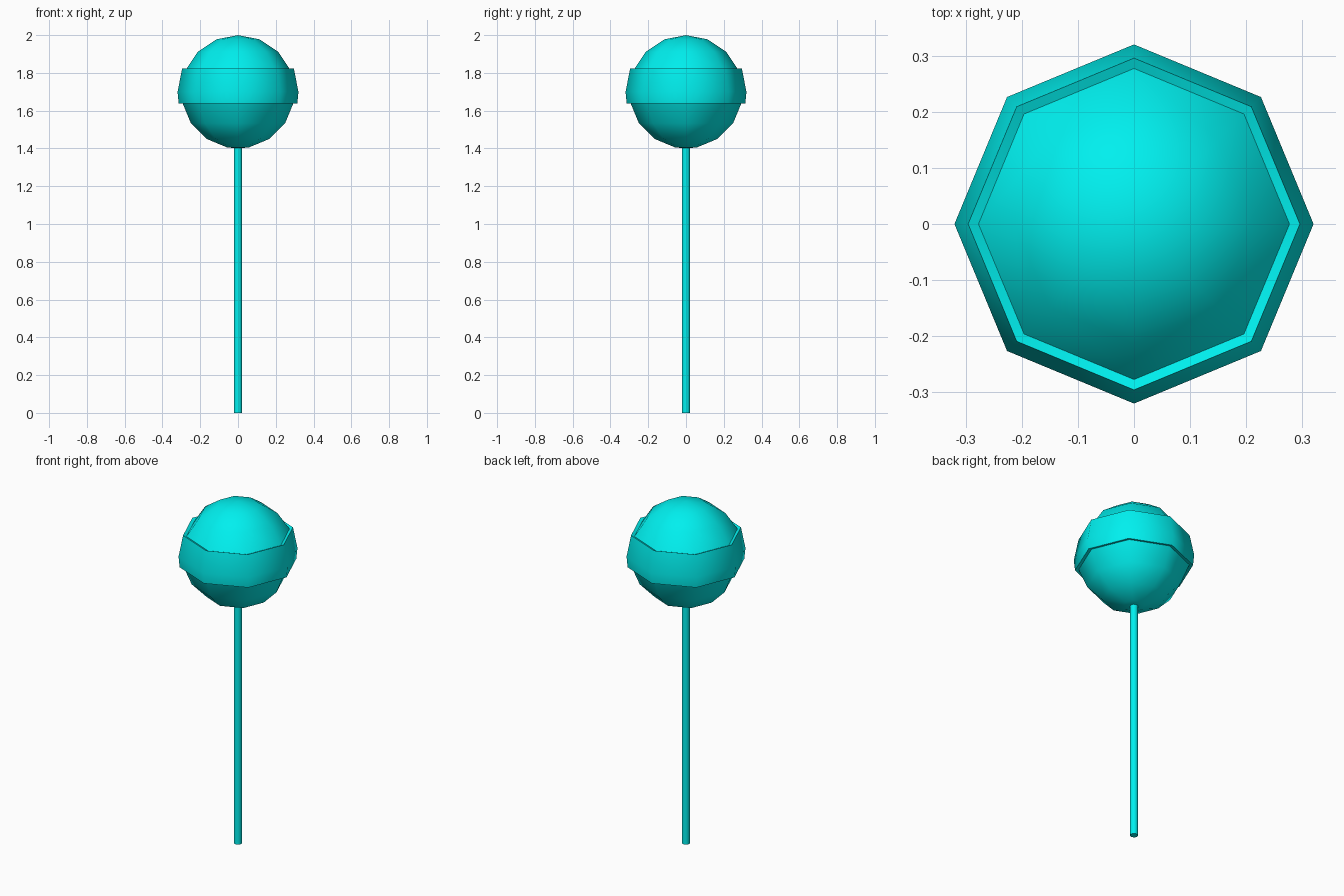
import bpy, math

if "Cube" in bpy.data.objects:
    bpy.data.objects.remove(bpy.data.objects["Cube"])

mat = bpy.data.materials.new("cyan")
mat.diffuse_color = (0.0, 0.87, 0.86, 1.0)
mat.use_nodes = True
mat.node_tree.nodes["Principled BSDF"].inputs["Base Color"].default_value = mat.diffuse_color


def lathe(name, profile, sides=8, angle=40):
    """Revolve (radius, height) points around z; radius 0 gives a pole."""
    verts, faces, rings = [], [], []
    for r, z in profile:
        n = 1 if r < 1e-5 else sides
        rings.append(list(range(len(verts), len(verts) + n)))
        for i in range(n):
            a = 2 * math.pi * i / sides
            verts.append((r * math.cos(a), r * math.sin(a), z))
    for hi, lo in zip(rings, rings[1:]):
        for i in range(sides):
            j = (i + 1) % sides
            face = [hi[i % len(hi)], lo[i % len(lo)], lo[j % len(lo)], hi[j % len(hi)]]
            faces.append(list(dict.fromkeys(face)))
    mesh = bpy.data.meshes.new(name)
    mesh.from_pydata(verts, [], faces)
    mesh.materials.append(mat)
    obj = bpy.data.objects.new(name, mesh)
    bpy.context.collection.objects.link(obj)
    bpy.ops.object.select_all(action='DESELECT')
    obj.select_set(True)
    bpy.context.view_layer.objects.active = obj
    bpy.ops.object.shade_smooth_by_angle(angle=math.radians(angle))
    return obj


def polar(radius, degrees):
    a = math.radians(degrees)
    return (radius * math.sin(a), 1.7 + radius * math.cos(a))


# Ball with a raised band around its middle
R, BAND = 0.30, 0.32
ball = [(0, 2.0)] + [polar(R, d) for d in (22.5, 45, 67.5)]
ball += [polar(BAND, d) for d in (67.5, 90, 101.25)]
ball += [polar(R, d) for d in (101.25, 123.75, 146.25, 168.75)] + [(0, 1.40)]
lathe("candy_ball", ball, angle=50)

# Thin stick, closed at both ends
lathe("stick", [(0, 1.42), (0.022, 1.42), (0.022, 0), (0, 0)], angle=50)
